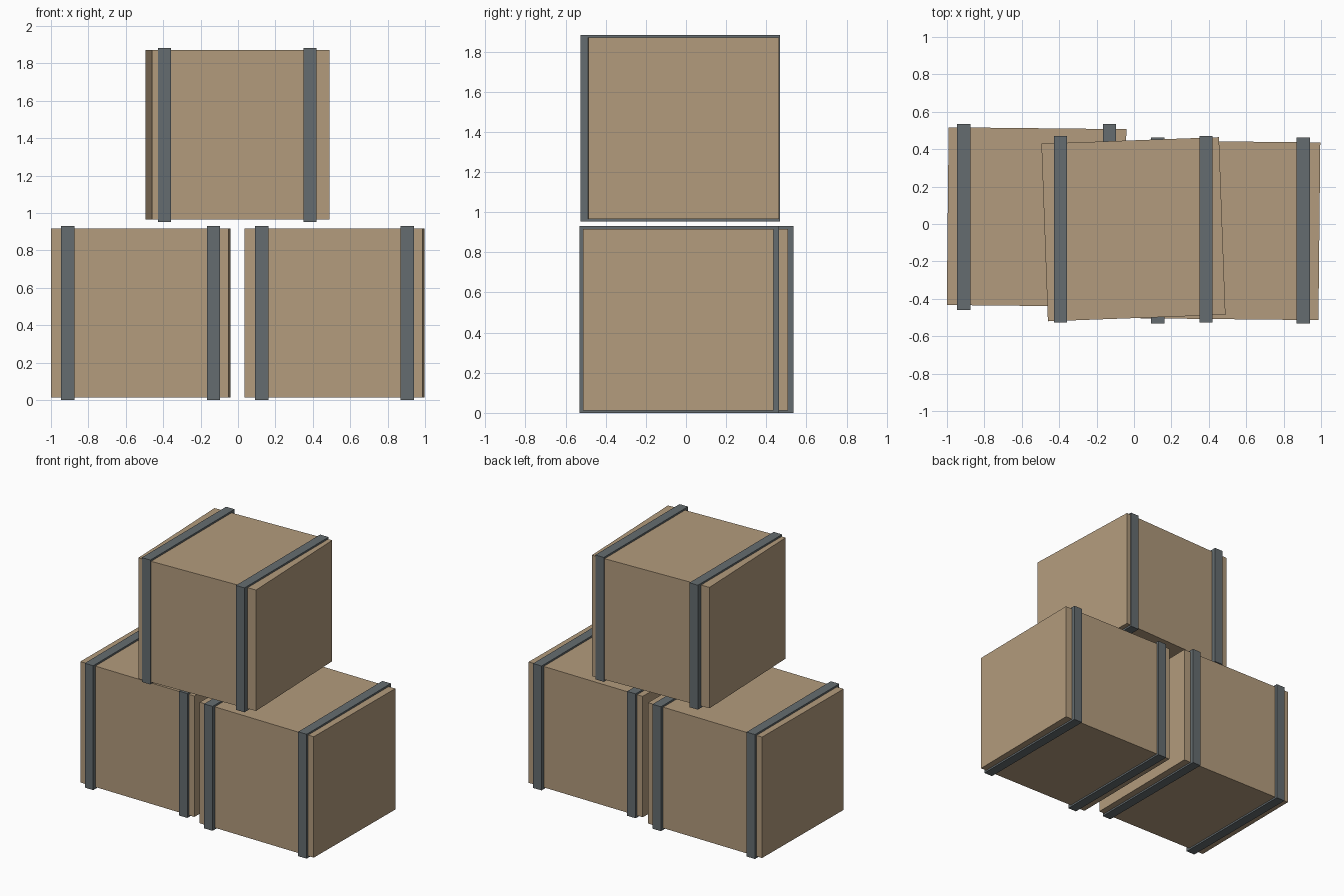
import bpy
from math import radians

default = bpy.data.objects.get("Cube")
if default:
    bpy.data.objects.remove(default, do_unlink=True)


def make_material(name, rgb):
    mat = bpy.data.materials.new(name)
    mat.use_nodes = True
    color = (*rgb, 1)
    mat.diffuse_color = color
    mat.node_tree.nodes["Principled BSDF"].inputs["Base Color"].default_value = color
    return mat


cardboard = make_material("tan_wood", (0.45, 0.33, 0.205))
metal = make_material("grey_strap", (0.13, 0.152, 0.162))


def make_block(name, center, size, mat, turn=0):
    bpy.ops.mesh.primitive_cube_add(size=1, location=center, rotation=(0, 0, radians(turn)))
    obj = bpy.context.object
    obj.name = name
    obj.scale = size
    obj.data.materials.append(mat)
    return obj


def make_crate(name, x, y, z, turn):
    # Slightly turned crate body
    make_block(name + "_crate", (x, y, z), (0.95, 0.95, 0.904), cardboard, turn)
    # Two straight straps standing proud of the body
    for side, offset in (("right", -0.389), ("left", 0.389)):
        make_block(f"{name}_strap_{side}", (x + offset, y, z), (0.07, 0.995, 0.93), metal)


# Two crates on the ground and one stacked on top
make_crate("lower_right", -0.521, 0.037, 0.465, -0.6)
make_crate("lower_left", 0.516, -0.034, 0.465, -0.6)
make_crate("top", -0.003, -0.028, 1.418, 2.1)
